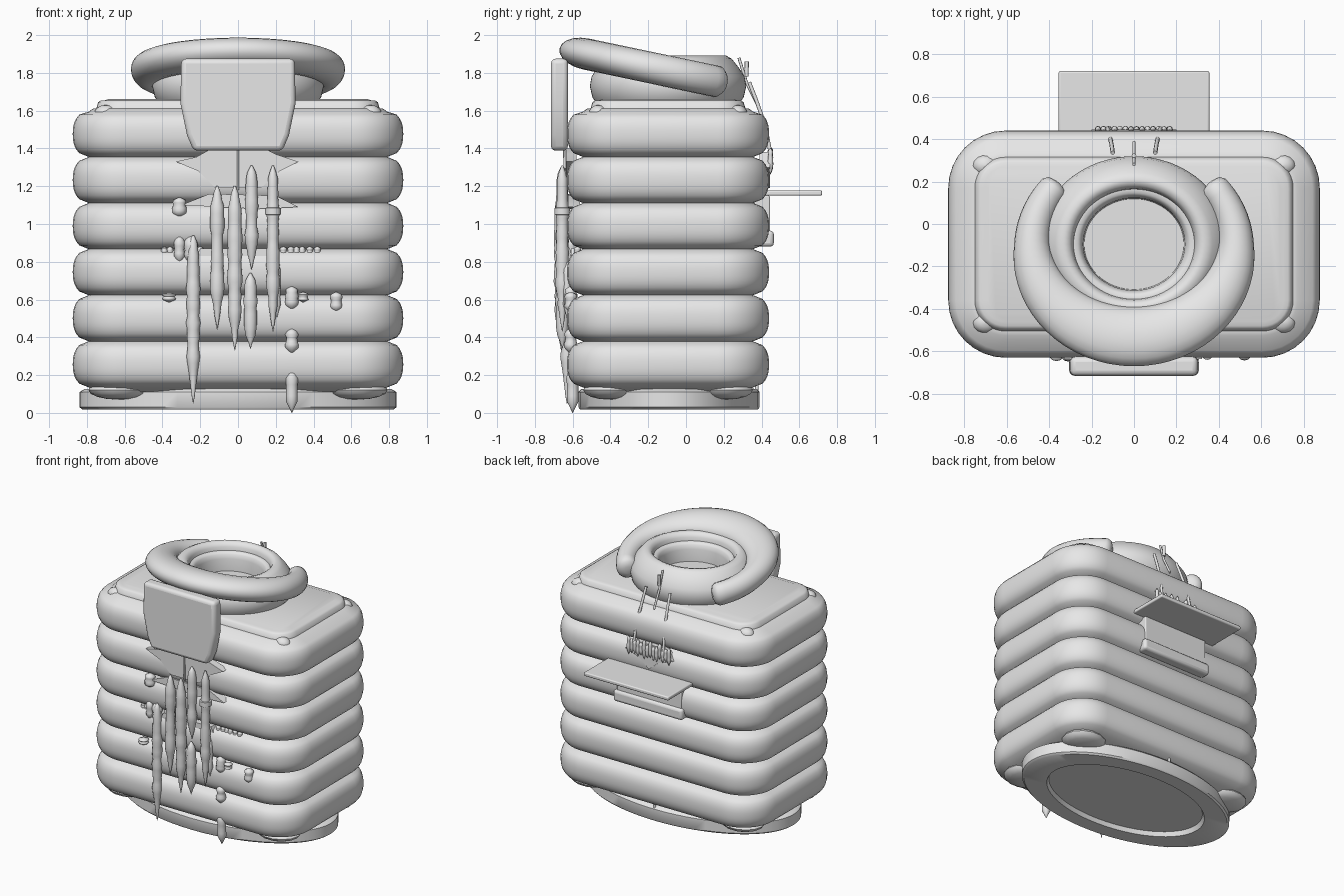
import bpy, bmesh, math, random
from mathutils import Vector

random.seed(4)
cube = bpy.data.objects.get("Cube")
if cube:
    bpy.data.objects.remove(cube, do_unlink=True)

grey = bpy.data.materials.new("light grey")
grey.use_nodes = True
grey.diffuse_color = (0.8, 0.8, 0.8, 1)
grey.node_tree.nodes["Principled BSDF"].inputs["Base Color"].default_value = (0.8, 0.8, 0.8, 1)
CY = -0.095  # centre of the body in y


def finish(name, bm, angle=40, bevel=0):
    bmesh.ops.recalc_face_normals(bm, faces=bm.faces)
    mesh = bpy.data.meshes.new(name)
    bm.to_mesh(mesh)
    bm.free()
    mesh.materials.append(grey)
    ob = bpy.data.objects.new(name, mesh)
    bpy.context.collection.objects.link(ob)
    if bevel:
        mod = ob.modifiers.new("bevel", "BEVEL")
        mod.width, mod.segments = bevel, 3
    bpy.ops.object.select_all(action="DESELECT")
    ob.select_set(True)
    bpy.context.view_layer.objects.active = ob
    bpy.ops.object.shade_smooth_by_angle(angle=math.radians(angle))
    return ob


def loft(name, rings, angle=40):
    """Skin a list of equal point rings and cap both ends."""
    bm = bmesh.new()
    loops = [[bm.verts.new(p) for p in ring] for ring in rings]
    n = len(loops[0])
    for a, b in zip(loops, loops[1:]):
        for i in range(n):
            j = (i + 1) % n
            bm.faces.new((a[i], a[j], b[j], b[i]))
    bm.faces.new(loops[0])
    bm.faces.new(loops[-1])
    return finish(name, bm, angle)


def lathe(name, profile, x=0, y=0, sx=1, sy=1, n=48, angle=40):
    turn = [math.tau * i / n for i in range(n)]
    return loft(name, [[(x + sx * r * math.cos(t), y + sy * r * math.sin(t), z)
                        for t in turn] for r, z in profile], angle)


def slab(name, outline, y0, y1, bevel=0):
    """Extrude an x-z outline from y0 to y1."""
    bm = bmesh.new()
    face = bm.faces.new([bm.verts.new((x, y0, z)) for x, z in outline])
    out = bmesh.ops.extrude_face_region(bm, geom=[face])
    new = [v for v in out["geom"] if isinstance(v, bmesh.types.BMVert)]
    bmesh.ops.translate(bm, verts=new, vec=(0, y1 - y0, 0))
    return finish(name, bm, 40, bevel)


def box(name, x, y0, y1, z0, z1, bevel):
    return slab(name, [(-x, z0), (x, z0), (x, z1), (-x, z1)], y0, y1, bevel)


def tube(name, points, radius):
    curve = bpy.data.curves.new(name, "CURVE")
    curve.dimensions = "3D"
    curve.bevel_depth, curve.bevel_resolution = radius, 2
    curve.use_fill_caps = True
    spline = curve.splines.new("POLY")
    spline.points.add(len(points) - 1)
    for p, co in zip(spline.points, points):
        p.co = (*co, 1)
    curve.materials.append(grey)
    ob = bpy.data.objects.new(name, curve)
    bpy.context.collection.objects.link(ob)


def rounded_rect(inset, z):
    hx, hy, r = 0.875 - inset, 0.535 - inset, max(0.27 - inset, 0.05)
    pts = []
    for k, (sx, sy) in enumerate([(1, 1), (-1, 1), (-1, -1), (1, -1)]):
        for i in range(9):
            t = math.pi / 2 * (k + i / 8)
            pts.append((sx * (hx - r) + r * math.cos(t),
                        CY + sy * (hy - r) + r * math.sin(t), z))
    return pts


# Ribbed body: stacked bulges, then a stepped lid
ribs, low, pitch = 6, 0.135, 0.244
rings = [rounded_rect(0.14, 0.11)]
for k in range(ribs):
    for i in range(12):
        s = -1 + 2 * i / 12
        inset = 0.085 * (1 - math.sqrt(max(0, 1 - abs(s) ** 2.4)))
        rings.append(rounded_rect(inset, low + pitch * (k + i / 12)))
lid = [(0.085, 1.595), (0.105, 1.61), (0.125, 1.612), (0.135, 1.645),
       (0.15, 1.655), (0.17, 1.655), (0.19, 1.662)]
rings += [rounded_rect(*p) for p in lid]
loft("ribbed_body", rings, 50)

# Oval foot with a recessed underside
lathe("oval_foot", [(0.74, 0.05), (0.76, 0.018), (0.98, 0.018), (1, 0.03), (1, 0.11),
                    (0.97, 0.125), (0.8, 0.14)], 0, -0.09, 0.84, 0.48, 64)

# Folded corner pieces under the body and on the lid
for sx in (-1, 1):
    for sy in (-1, 1):
        for name, cx, cy, z, rx, ry, rz in [("foot_fold", 0.63, 0.31, 0.12, 0.16, 0.14, 0.05),
                                            ("lid_fold", 0.70, 0.37, 1.585, 0.06, 0.05, 0.045)]:
            prof = [(math.sin(math.pi * i / 8) + 0.01, z - rz * math.cos(math.pi * i / 8))
                    for i in range(9)]
            lathe(name, prof, sx * cx, CY + sy * cy, rx, ry, 14)

# Neck with a rolled rim and a sunken floor
lathe("neck", [(0.40, 1.62), (0.44, 1.67), (0.455, 1.73), (0.445, 1.78), (0.41, 1.83),
               (0.37, 1.875), (0.335, 1.893), (0.305, 1.885), (0.29, 1.86), (0.285, 1.835),
               (0.265, 1.835), (0.25, 1.82), (0.24, 1.79), (0.235, 1.70)],
      0, CY, 1, 0.91, 64, 50)

# Tilted horseshoe collar
rings = []
steps, span = 48, math.radians(128)
for i in range(-2, steps + 3):
    k = min(max(i, 0), steps)
    over = abs(i - k)
    shrink = (1, 0.8, 0.35)[over]
    a = -span + 2 * span * k / steps
    a += math.copysign((0, 0.05, 0.075)[over], i - k) if over else 0
    centre = Vector((0.48 * math.sin(a), -0.1 - 0.43 * math.cos(a), 0))
    centre.z = 1.9 - 0.21 * (centre.y + 0.53)
    out = Vector((math.sin(a), -math.cos(a), 0.21 * math.cos(a)))
    wide = (0.085 + 0.055 * max(0, math.cos(a)) + 0.02 * min(0, math.cos(a))) * shrink
    ring = []
    for j in range(20):
        t = math.tau * j / 20
        c, s = math.cos(t), math.sin(t)
        ring.append(centre + out * wide * c + Vector((0, 0.2, 0.98)) * 0.083 * shrink * s)
    rings.append(ring)
loft("collar", rings, 50)

# Front bib plate
half = [(0.235, 1.388), (0.27, 1.47), (0.305, 1.64), (0.3, 1.875)]
slab("bib_plate", half + [(-x, z) for x, z in reversed(half)], -0.715, -0.625, 0.025)

# Torn patches behind the hanging strands
slab("torn_patch", [(-0.14, 1.4), (-0.22, 1.355), (-0.33, 1.33), (-0.21, 1.28), (-0.12, 1.19),
                    (0.12, 1.19), (0.22, 1.28), (0.32, 1.33), (0.2, 1.37), (0.14, 1.4)],
     -0.635, -0.58)
slab("middle_patch", [(-0.3, 1.1), (-0.15, 1.16), (0.2, 1.15), (0.32, 1.09), (0.1, 1.08)],
     -0.626, -0.56)
slab("lower_patch", [(-0.22, 0.83), (0.22, 0.83), (0.2, 0.87), (-0.2, 0.87)], -0.61, -0.56)
tube("patch_seam", [(0, -0.64, 1.18), (0, -0.645, 1.4)], 0.006)


def strand(name, x, y, z0, z1, r, n=12):
    """Lumpy hanging strand with tapered ends."""
    count = max(8, int((z1 - z0) / 0.035))
    prof = []
    for i in range(count + 1):
        f = i / count
        taper = min(1, (f + 0.01) * 4, math.sqrt((1 - f + 0.003) * 7))
        prof.append((r * taper * random.uniform(0.82, 1.08), z0 + f * (z1 - z0)))
    lathe(name, prof, x, y, 1, 1, n, 70)


for x, y, z0, z1, r in [(-0.11, -0.655, 0.44, 1.2, 0.036), (-0.017, -0.66, 0.33, 1.2, 0.038),
                        (0.066, -0.655, 0.34, 0.74, 0.036), (0.072, -0.655, 0.76, 1.31, 0.035),
                        (0.185, -0.655, 0.43, 1.31, 0.034), (-0.237, -0.63, 0.05, 0.94, 0.036),
                        (0.285, -0.6, 0, 0.24, 0.034), (0.205, -0.63, 0.5, 0.8, 0.02)]:
    strand("hanging_strand", x, y, z0, z1, r)
lathe("strand_band", [(0.02, 1.045), (0.042, 1.05), (0.042, 1.085), (0.02, 1.09)],
      0.185, -0.655, n=14)

# Loose drops around the strands
for x, z0, z1, r in [(-0.31, 1.03, 1.14, 0.036), (-0.31, 0.79, 0.94, 0.028),
                     (-0.25, 0.78, 0.94, 0.036), (0.285, 0.31, 0.45, 0.034),
                     (0.285, 0.54, 0.67, 0.034), (0.52, 0.53, 0.64, 0.034),
                     (-0.365, 0.585, 0.635, 0.035), (0.345, 0.585, 0.64, 0.028)]:
    strand("loose_drop", x, -0.61, z0, z1, r)
for x in (-0.39, -0.36, -0.2, 0.24, 0.28, 0.31, 0.34, 0.38, 0.42):
    strand("small_drop", x, -0.575, 0.83, 0.88, 0.018, 8)

# Back shelf, its panel and the tray lip below
box("back_shelf", 0.355, 0.38, 0.72, 1.15, 1.178, 0.008)
box("back_panel", 0.27, 0.36, 0.445, 0.9, 1.15, 0.008)
box("tray_lip", 0.29, 0.38, 0.465, 0.88, 0.965, 0.02)

# Torn back patch with small plain crumbs
slab("back_patch", [(-0.2, 1.3), (-0.08, 1.26), (0, 1.19), (0.08, 1.26), (0.2, 1.3),
                    (0.12, 1.38), (-0.12, 1.38)], 0.39, 0.446)
for i in range(14):
    strand("back_crumb", -0.17 + 0.026 * i, 0.447, 1.26 + random.uniform(0, 0.03),
           1.37 + random.uniform(0, 0.04), 0.014, 8)

# Cables over the back edge
for s in (-1, 1):
    tube("side_cable", [(s * 0.1, 0.335, 1.75), (s * 0.105, 0.37, 1.66),
                        (s * 0.115, 0.42, 1.52), (s * 0.125, 0.45, 1.36)], 0.01)
tube("centre_cable", [(0, 0.28, 1.88), (0, 0.32, 1.75), (0, 0.385, 1.62)], 0.008)
tube("cable_plug", [(0, 0.32, 1.78), (0, 0.322, 1.86)], 0.011)
tube("rear_pin", [(0, 0.375, 0.08), (0, 0.375, 0.17)], 0.01)
